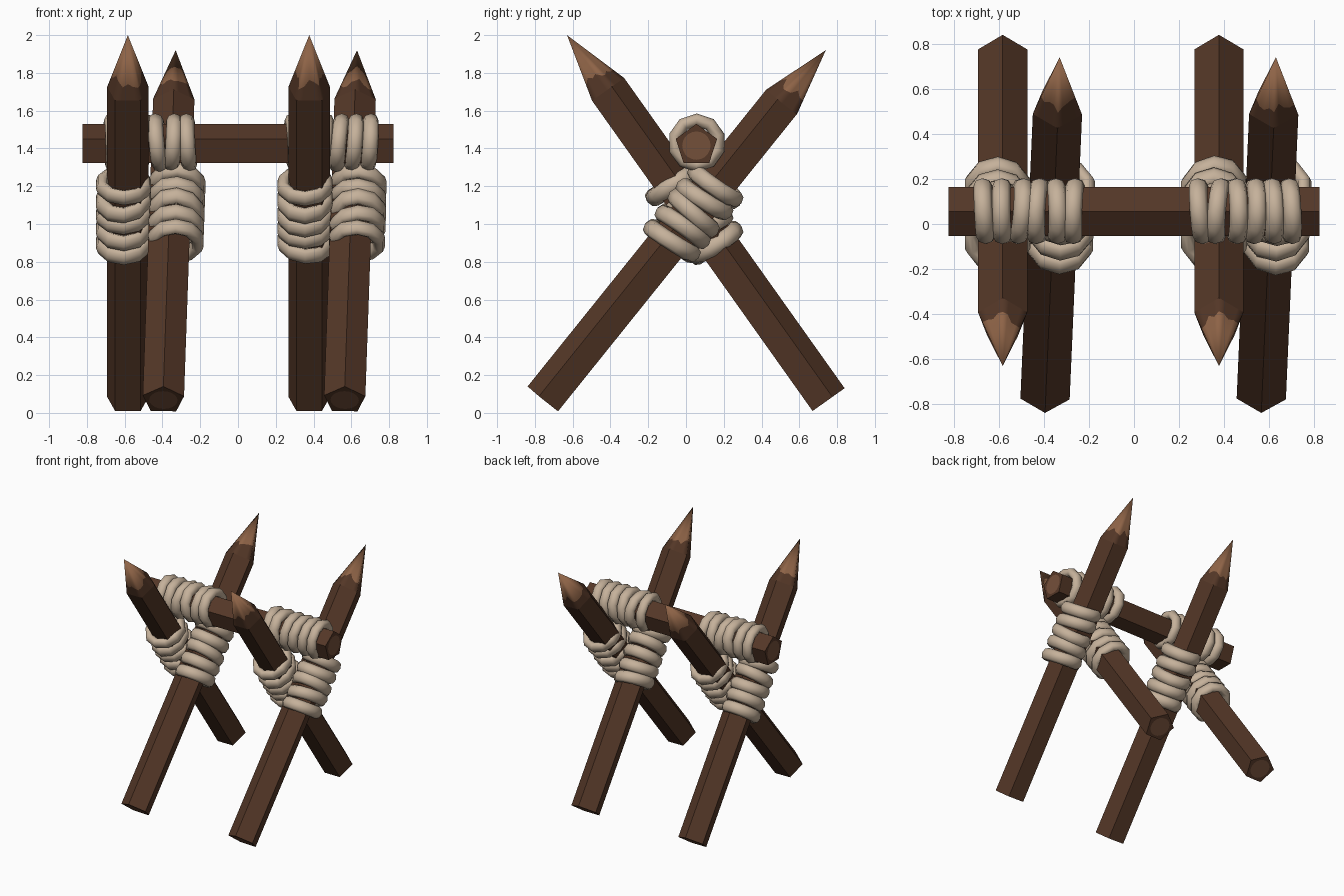
import bpy, bmesh, math, random
from mathutils import Vector

if "Cube" in bpy.data.objects:
    bpy.data.objects.remove(bpy.data.objects["Cube"])

random.seed(4)


def material(name, rgb):
    m = bpy.data.materials.new(name)
    m.diffuse_color = (*rgb, 1)
    m.use_nodes = True
    m.node_tree.nodes["Principled BSDF"].inputs["Base Color"].default_value = m.diffuse_color
    return m


BARK = material("dark_bark", (0.088, 0.038, 0.020))
CUT = material("cut_end_wood", (0.175, 0.080, 0.042))
TIP = material("carved_tip_wood", (0.270, 0.125, 0.062))
ROPE = material("pale_rope", (0.560, 0.440, 0.325))

N = 20          # points round the pentagon, four per side
R = 0.115       # pentagon radius


def make_object(name, bm, mats):
    bmesh.ops.recalc_face_normals(bm, faces=bm.faces)
    me = bpy.data.meshes.new(name)
    bm.to_mesh(me)
    bm.free()
    for m in mats:
        me.materials.append(m)
    ob = bpy.data.objects.new(name, me)
    bpy.context.collection.objects.link(ob)
    return ob


def frame(start, end, up):
    d = (end - start).normalized()
    u = (up - d * up.dot(d)).normalized()
    return d, u, d.cross(u)


def pole(name, start, end, up, tip=0.0):
    """Five-sided pole with a ridge towards 'up', optionally carved to a point."""
    start, end = Vector(start), Vector(end)
    d, u, v = frame(start, end, Vector(up))
    length = (end - start).length
    bm = bmesh.new()

    def penta(i):
        a, b = (math.tau * k / 5 for k in (i // 4, i // 4 + 1))
        t = (i % 4) / 4
        pa = u * math.cos(a) + v * math.sin(a)
        pb = u * math.cos(b) + v * math.sin(b)
        return (pa.lerp(pb, t)) * R

    def ring(func):
        return [bm.verts.new(func(i)) for i in range(N)]

    def bridge(a, b, mat, smooth=False):
        for i in range(N):
            j = (i + 1) % N
            f = bm.faces.new((a[i], a[j], b[j], b[i]))
            f.material_index, f.smooth = mat, smooth

    def fan(a, point, mat, smooth=False):
        p = bm.verts.new(point)
        for i in range(N):
            f = bm.faces.new((a[i], a[(i + 1) % N], p))
            f.material_index, f.smooth = mat, smooth

    def cut_end(a, centre):
        # round heartwood inside the pentagonal end
        c = ring(lambda i: centre + (u * math.cos(math.tau * i / N)
                                     + v * math.sin(math.tau * i / N)) * 0.075)
        bridge(a, c, 0)
        fan(c, centre, 1)

    low = ring(lambda i: start + penta(i))
    cut_end(low, start)
    shoulder = start + d * (length - tip)
    high = ring(lambda i: shoulder + penta(i))
    bridge(low, high, 0)
    if tip:
        # carved point: jagged border between bark and fresh wood
        edge = [random.uniform(0.17, 0.32) for _ in range(N)]
        jag = ring(lambda i: shoulder + d * tip * edge[i] + penta(i) * (1 - edge[i]))
        bridge(high, jag, 0, True)
        fan(jag, end, 2, True)
    else:
        cut_end(high, end)
    return make_object(name, bm, (BARK, CUT, TIP))


def lashing(name, first, last, up, count, ru, rv, axial):
    """A row of slightly tilted rope rings around the line first-last."""
    first, last = Vector(first), Vector(last)
    d, u, v = frame(first, last, Vector(up))
    bm = bmesh.new()
    major, minor, thick = 10, 8, 0.035
    for k in range(count):
        c = first.lerp(last, k / (count - 1))
        tu, tv = random.uniform(-0.1, 0.1), random.uniform(-0.1, 0.1)
        rows = []
        for i in range(major):
            a = math.tau * i / major
            row = []
            for j in range(minor):
                b = math.tau * j / minor
                x = math.cos(a) * (ru - thick + thick * math.cos(b))
                y = math.sin(a) * (rv - thick + thick * math.cos(b))
                z = axial * math.sin(b) + tu * x + tv * y
                row.append(bm.verts.new(c + u * x + v * y + d * z))
            rows.append(row)
        for i in range(major):
            p, q = rows[i], rows[(i + 1) % major]
            for j in range(minor):
                n = (j + 1) % minor
                bm.faces.new((p[j], q[j], q[n], p[n])).smooth = True
    return make_object(name, bm, (ROPE,))


# Two crossed pairs of stakes with their lashings
for side, dx in (("left", 0.0), ("right", 0.96)):
    pole(side + "_front_leaning_stake", (-0.583 + dx, 0.746, 0.064),
         (-0.583 + dx, -0.63, 2.0), (0, 0.815, 0.579), 0.36)
    pole(side + "_back_leaning_stake", (-0.395 + dx, -0.749, 0.068),
         (-0.33 + dx, 0.74, 1.92), (0, -0.78, 0.627), 0.36)
    lashing(side + "_front_stake_rope", (-0.605 + dx, 0.155, 0.90),
            (-0.605 + dx, -0.065, 1.205), (0, 0.815, 0.579), 5, 0.165, 0.153, 0.046)
    lashing(side + "_back_stake_rope", (-0.33 + dx, -0.075, 0.91),
            (-0.32 + dx, 0.155, 1.205), (0, -0.78, 0.627), 5, 0.168, 0.155, 0.046)
    lashing(side + "_crossbar_rope", (-0.665 + dx, 0.057, 1.43),
            (-0.265 + dx, 0.057, 1.43), (0, 0, 1), 6, 0.155, 0.153, 0.041)

# Crossbar resting in the forks
pole("crossbar", (-0.823, 0.055, 1.415), (0.823, 0.055, 1.415), (0, 0, 1))
